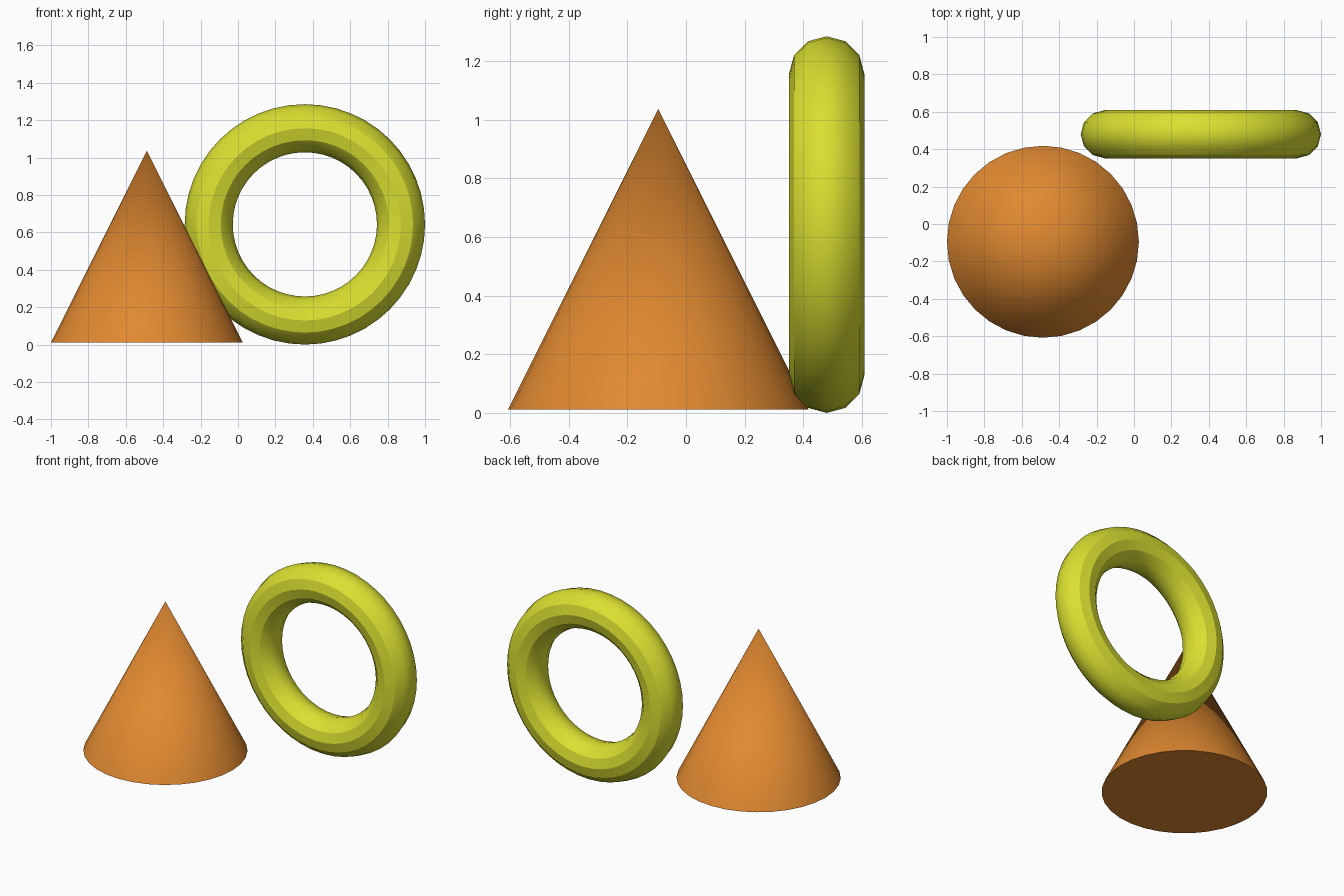
import bpy
import math

if "Cube" in bpy.data.objects:
    bpy.data.objects.remove(bpy.data.objects["Cube"])

UNIT = 0.513  # common scale of both shapes


def material(name, rgb):
    mat = bpy.data.materials.new(name)
    mat.diffuse_color = (*rgb, 1.0)
    mat.use_nodes = True
    mat.node_tree.nodes["Principled BSDF"].inputs["Base Color"].default_value = mat.diffuse_color
    return mat


def finish(name, mat):
    obj = bpy.context.active_object
    obj.name = name
    obj.data.materials.append(mat)
    bpy.ops.object.shade_smooth_by_angle(angle=math.radians(30))
    return obj


# Orange cone, floating a hair above the ground
bpy.ops.mesh.primitive_cone_add(vertices=32, radius1=UNIT, radius2=0, depth=2 * UNIT,
                                location=(-0.487, -0.095, 0.011 + UNIT))
finish("cone", material("orange", (0.75, 0.25, 0.03)))

# Yellow ring standing upright behind the cone
bpy.ops.mesh.primitive_torus_add(major_segments=48, minor_segments=12,
                                 major_radius=UNIT * 1.002, minor_radius=UNIT * 0.2505,
                                 location=(0.3575, 0.48, 0.6425),
                                 rotation=(math.pi / 2, 0, 0))
finish("ring", material("yellow green", (0.70, 0.74, 0.03)))
